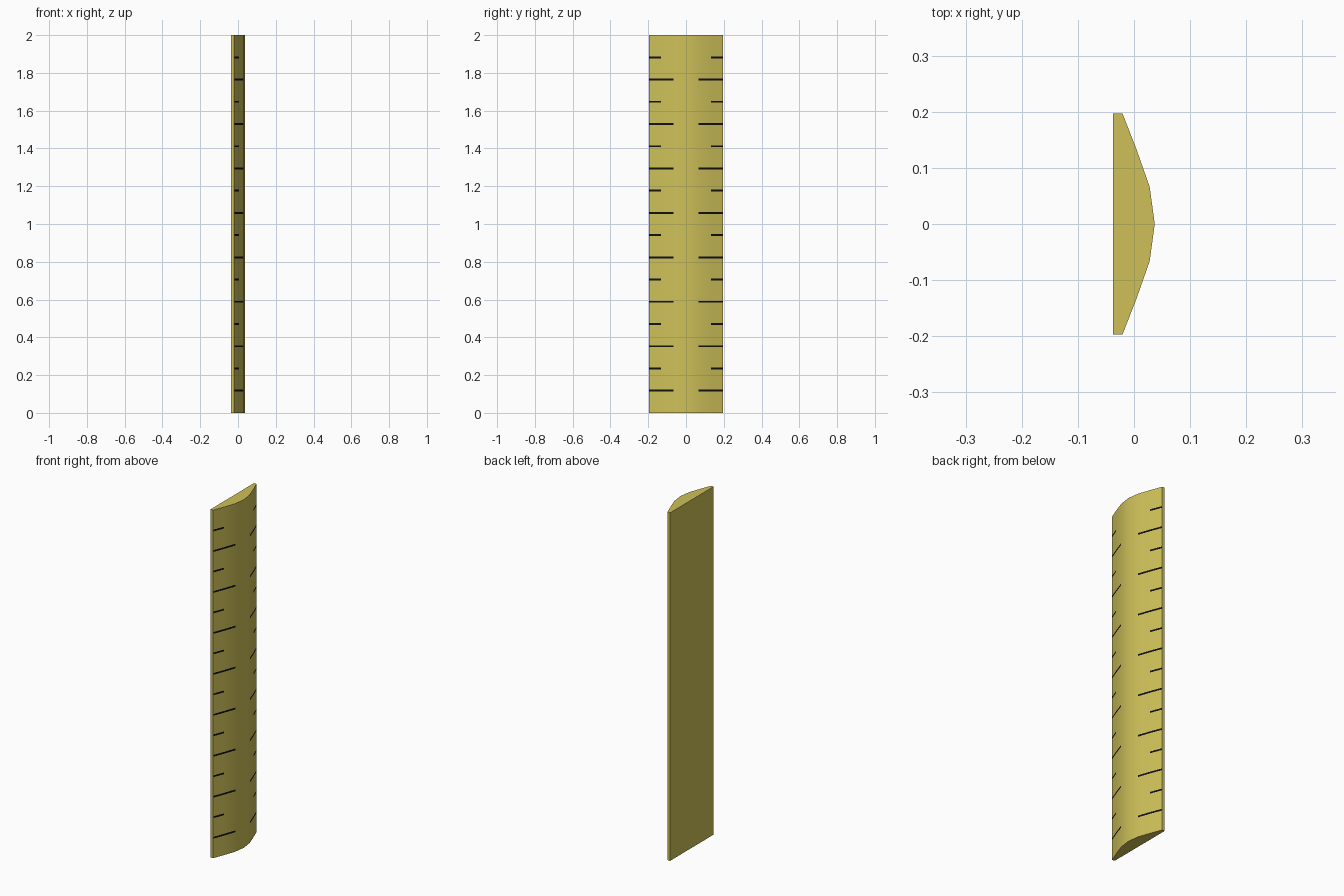
import bpy, bmesh, math

if "Cube" in bpy.data.objects:
    bpy.data.objects.remove(bpy.data.objects["Cube"])

LENGTH = 2.0
# half of the domed cross-section, from back corner to crown (x, y)
HALF = [(-0.037, 0.197), (-0.0205, 0.197), (0.0045, 0.133), (0.028, 0.066), (0.037, 0.0)]


def material(name, color):
    m = bpy.data.materials.new(name)
    m.diffuse_color = (*color, 1)
    m.use_nodes = True
    m.node_tree.nodes["Principled BSDF"].inputs["Base Color"].default_value = m.diffuse_color
    return m


def make_object(name, bm, mat):
    me = bpy.data.meshes.new(name)
    bm.to_mesh(me)
    bm.free()
    ob = bpy.data.objects.new(name, me)
    bpy.context.collection.objects.link(ob)
    me.materials.append(mat)
    return ob


# ruler body: mirrored profile extruded upward
profile = HALF + [(x, -y) for x, y in reversed(HALF[:-1])]
bm = bmesh.new()
base = bm.faces.new([bm.verts.new((x, y, 0)) for x, y in profile])
top = bmesh.ops.extrude_face_region(bm, geom=[base], use_keep_orig=True)
bmesh.ops.translate(bm, vec=(0, 0, LENGTH),
                    verts=[v for v in top["geom"] if isinstance(v, bmesh.types.BMVert)])
bmesh.ops.recalc_face_normals(bm, faces=bm.faces)
body = make_object("ruler_body", bm, material("yellow", (0.62, 0.53, 0.1)))
bpy.context.view_layer.objects.active = body
body.select_set(True)
bpy.ops.object.shade_smooth_by_angle(angle=math.radians(30))

# graduation marks: thin strips hugging the dome, alternating long and short
bm = bmesh.new()
LIFT, HALF_W = 0.0012, 0.005
for k in range(1, 17):
    z = k * LENGTH / 17
    path = HALF[1:4] if k % 2 else HALF[1:3]
    for side in (1, -1):
        rows = [[bm.verts.new((x + LIFT, side * y, z + dz)) for dz in (-HALF_W, HALF_W)]
                for x, y in path]
        for (a, b), (c, d) in zip(rows, rows[1:]):
            f = bm.faces.new((a, b, d, c))
            f.normal_update()
            if f.normal.x < 0:
                f.normal_flip()
make_object("graduation_marks", bm, material("black", (0.005, 0.005, 0.005)))
